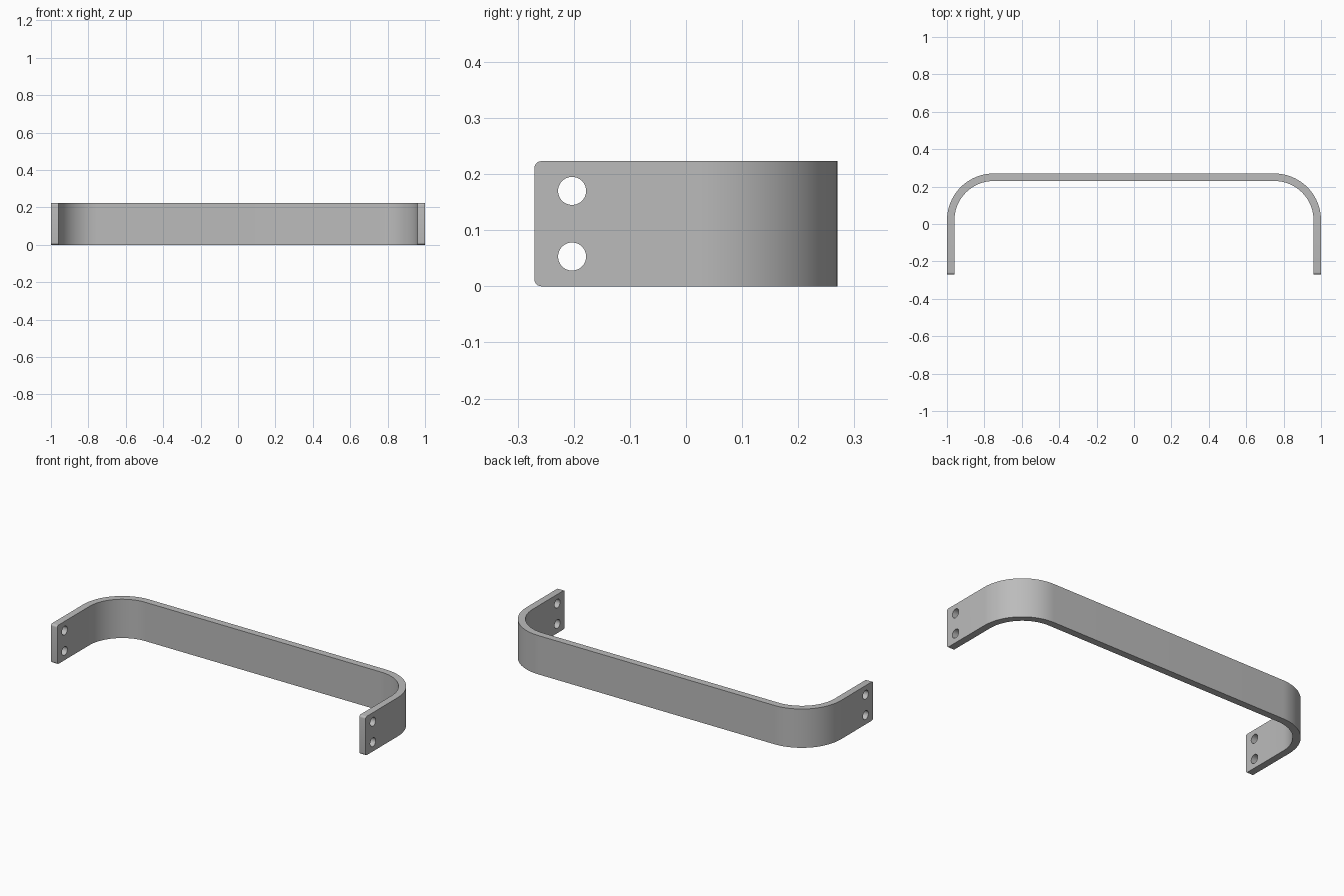
import bpy, bmesh
from math import sin, cos, pi

cube = bpy.data.objects.get("Cube")
if cube:
    bpy.data.objects.remove(cube, do_unlink=True)

HALF_W, HALF_D, HEIGHT = 1.0, 0.27, 0.223
THICK, BEND, CORNER = 0.04, 0.25, 0.012
HOLE_R, HOLE_Y, HOLE_Z = 0.025, -0.203, (0.053, 0.17)
STEPS = 24

grey = bpy.data.materials.new("satin grey metal")
colour = (0.5, 0.5, 0.5, 1)
grey.diffuse_color = colour
grey.use_nodes = True
grey.node_tree.nodes["Principled BSDF"].inputs["Base Color"].default_value = colour


def half_path(radius, x):
    """One side of the strip: leg end, then the bend round to the back bar."""
    cx, cy = HALF_W - BEND, HALF_D - BEND
    arc = [(cx + radius * cos(pi / 2 * i / STEPS), cy + radius * sin(pi / 2 * i / STEPS))
           for i in range(STEPS + 1)]
    return [(x, -HALF_D)] + arc


def full_path(radius, x):
    right = half_path(radius, x)
    return right + [(-px, py) for px, py in reversed(right)]


# Bent flat strip, extruded upward from its plan outline
bm = bmesh.new()
outline = full_path(BEND, HALF_W) + full_path(BEND - THICK, HALF_W - THICK)[::-1]
base = bm.faces.new([bm.verts.new((x, y, 0)) for x, y in outline])
top = bmesh.ops.extrude_face_region(bm, geom=[base])["geom"]
bmesh.ops.translate(bm, vec=(0, 0, HEIGHT),
                    verts=[v for v in top if isinstance(v, bmesh.types.BMVert)])
bmesh.ops.recalc_face_normals(bm, faces=bm.faces)

# Small rounded corners at the leg ends
ends = [e for e in bm.edges
        if all(v.co.y < -HALF_D + 0.001 for v in e.verts)
        and abs(e.verts[0].co.z - e.verts[1].co.z) < 0.001]
bmesh.ops.bevel(bm, geom=ends, offset=CORNER, offset_type='OFFSET', segments=6,
                profile=0.5, affect='EDGES')
mesh = bpy.data.meshes.new("handle_strip")
bm.to_mesh(mesh)
bm.free()
mesh.materials.append(grey)
strip = bpy.data.objects.new("handle_strip", mesh)
bpy.context.collection.objects.link(strip)

# Screw holes drilled through both legs
for i, z in enumerate(HOLE_Z):
    bpy.ops.mesh.primitive_cylinder_add(vertices=48, radius=HOLE_R, depth=3,
                                        location=(0, HOLE_Y, z), rotation=(0, pi / 2, 0))
    drill = bpy.context.object
    drill.name = f"hole_cutter_{i + 1}"
    drill.data.materials.append(grey)
    drill.hide_render = True
    cut = strip.modifiers.new(f"screw_hole_{i + 1}", 'BOOLEAN')
    cut.operation, cut.solver, cut.object = 'DIFFERENCE', 'EXACT', drill
    bpy.ops.object.select_all(action='DESELECT')
    strip.select_set(True)
    bpy.context.view_layer.objects.active = strip
    bpy.ops.object.modifier_apply(modifier=cut.name)
    bpy.data.objects.remove(drill, do_unlink=True)

# Smooth bends and hole walls, crisp edges elsewhere
bpy.ops.object.shade_smooth_by_angle(angle=pi / 6)
